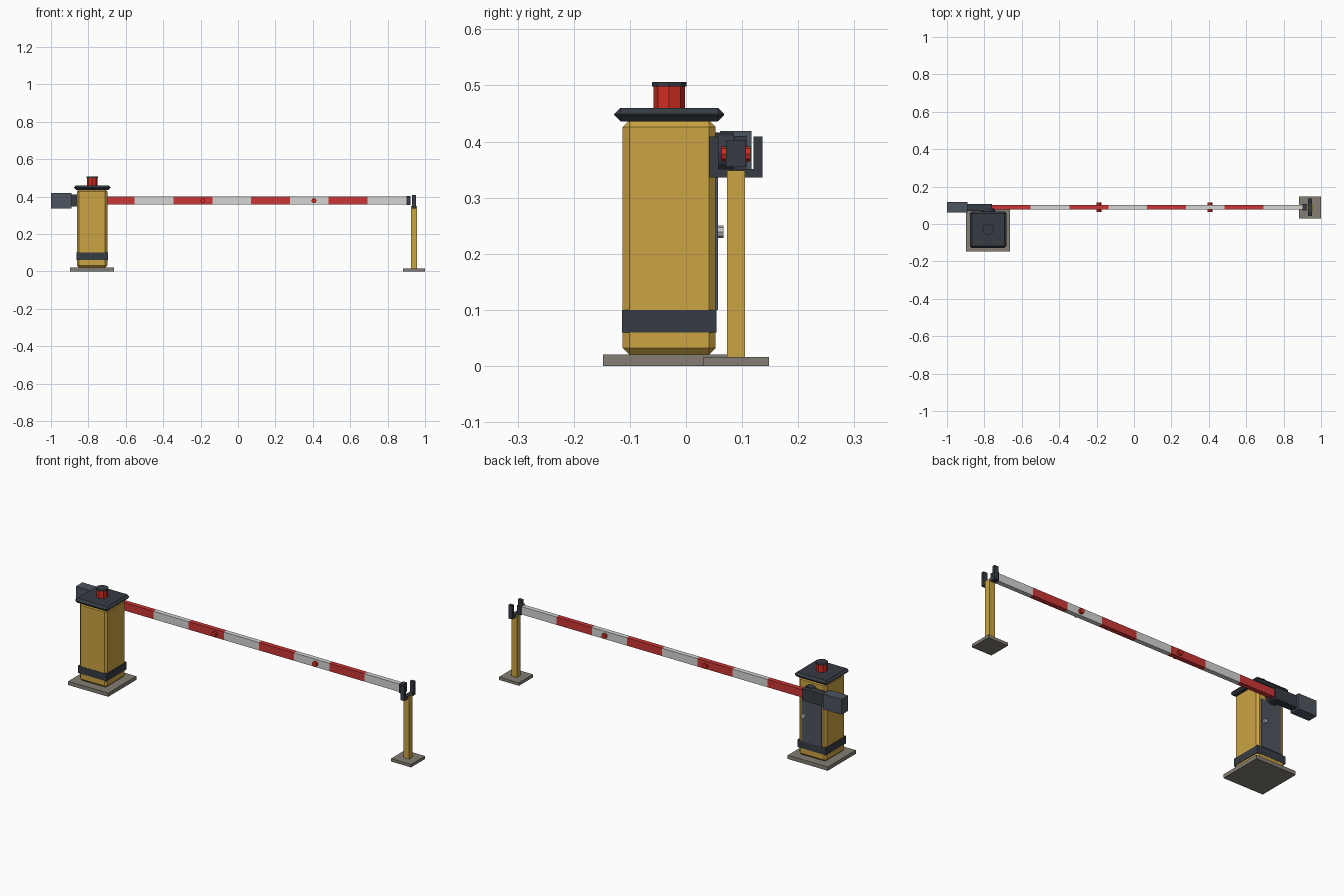
import bpy, bmesh, math
from mathutils import Matrix

if "Cube" in bpy.data.objects:
    bpy.data.objects.remove(bpy.data.objects["Cube"])

def mat(name, r, g, b):
    m = bpy.data.materials.new(name)
    m.diffuse_color = (r, g, b, 1)
    m.use_nodes = True
    m.node_tree.nodes["Principled BSDF"].inputs["Base Color"].default_value = m.diffuse_color
    return m

YELLOW = mat("mustard yellow", 0.60, 0.37, 0.055)
DARK = mat("dark charcoal", 0.037, 0.044, 0.056)
SLATE = mat("slate grey", 0.075, 0.09, 0.115)
CONCRETE = mat("concrete grey", 0.23, 0.21, 0.175)
RED = mat("stripe red", 0.60, 0.037, 0.037)
WHITE = mat("stripe white", 0.66, 0.66, 0.64)
LAMP = mat("lamp red", 0.64, 0.025, 0.015)
METAL = mat("light metal", 0.50, 0.51, 0.52)

def finish(bm, name, mats):
    me = bpy.data.meshes.new(name)
    bmesh.ops.recalc_face_normals(bm, faces=bm.faces)
    bm.to_mesh(me)
    bm.free()
    for m in mats:
        me.materials.append(m)
    ob = bpy.data.objects.new(name, me)
    bpy.context.collection.objects.link(ob)
    return ob

def box(name, x, y, z, m, bevel=0):
    """Box from (min, max) ranges, with optional flat chamfer."""
    bm = bmesh.new()
    bmesh.ops.create_cube(bm, size=1)
    for v in bm.verts:
        v.co = [sum(r) / 2 + c * (r[1] - r[0]) for r, c in zip((x, y, z), v.co)]
    if bevel:
        bmesh.ops.bevel(bm, geom=bm.edges[:], offset=bevel, segments=1,
                        affect='EDGES', profile=0.5)
    return finish(bm, name, [m])

def cyl(name, centre, r, depth, m, axis='Z', sides=8):
    bm = bmesh.new()
    bmesh.ops.create_cone(bm, cap_ends=True, segments=sides, radius1=r, radius2=r, depth=depth)
    if axis == 'Y':
        bmesh.ops.rotate(bm, verts=bm.verts, matrix=Matrix.Rotation(math.pi / 2, 3, 'X'))
    bmesh.ops.translate(bm, verts=bm.verts, vec=centre)
    return finish(bm, name, [m])

def around(c, h):
    return (c - h, c + h)

CX, CY = -0.78, -0.03      # cabinet centre
AY, AZ = 0.089, 0.379      # arm axis
PX = 0.941                 # rest post

# Cabinet
box("cabinet_base", around(CX, 0.118), around(CY, 0.118), (0, 0.02), CONCRETE)
box("cabinet_body", around(CX, 0.082), around(CY, 0.083), (0.02, 0.438), YELLOW, 0.012)
box("cabinet_band", around(CX, 0.084), around(CY, 0.084), (0.06, 0.10), DARK)
box("cabinet_roof", around(CX, 0.098), around(CY, 0.098), (0.436, 0.46), DARK, 0.011)
box("cabinet_door", around(CX, 0.060), (0.05, 0.057), (0.10, 0.355), SLATE)
cyl("door_handle", (-0.737, 0.061, 0.239), 0.011, 0.011, METAL, 'Y')

# Warning lamp
cyl("lamp", (CX, CY, 0.479), 0.028, 0.042, LAMP)
cyl("lamp_cap", (CX, CY, 0.502), 0.031, 0.008, DARK)

# Pivot hub, sleeve and counterweight
cyl("pivot_hub", (CX, 0.068, AZ), 0.037, 0.035, DARK, 'Y', 12)
box("arm_sleeve", (-0.895, -0.76), around(AY, 0.019), (0.346, 0.41), DARK)
box("counterweight", (-1.0, -0.89), around(AY, 0.028), (0.337, 0.419), SLATE)

# Striped arm: one bar cut into eight bands, alternating material
START, END, BANDS = -0.76, 0.90, 8
bm = bmesh.new()
bmesh.ops.create_cube(bm, size=1)
for v in bm.verts:
    v.co = ((START + END) / 2 + v.co.x * (END - START), AY + v.co.y * 0.025, AZ + v.co.z * 0.042)
step = (END - START) / BANDS
for i in range(1, BANDS):
    bmesh.ops.bisect_plane(bm, geom=bm.verts[:] + bm.edges[:] + bm.faces[:],
                           plane_co=(START + i * step, 0, 0), plane_no=(1, 0, 0))
for f in bm.faces:
    x = f.calc_center_median().x
    f.material_index = min(BANDS - 1, max(0, int((x - START) / step))) % 2
finish(bm, "striped_arm", [RED, WHITE])
box("arm_tip", (0.90, 0.922), around(AY, 0.018), around(AZ, 0.024), DARK)

# Arm reflectors
for i, x in enumerate((-0.188, 0.406)):
    cyl(f"reflector_{i + 1}", (x, AY, AZ - 0.001), 0.0135, 0.052, LAMP, 'Y')

# Rest post with fork
box("post_base", around(PX, 0.059), around(AY, 0.059), (0, 0.016), CONCRETE)
box("rest_post", around(PX, 0.016), around(AY, 0.016), (0.016, 0.348), YELLOW)
box("fork_bar", around(PX, 0.011), around(AY, 0.047), (0.336, 0.351), DARK)
for side, s in (("front", -1), ("back", 1)):
    box(f"fork_prong_{side}", around(PX, 0.011), around(AY + s * 0.039, 0.008), (0.336, 0.409), DARK)
